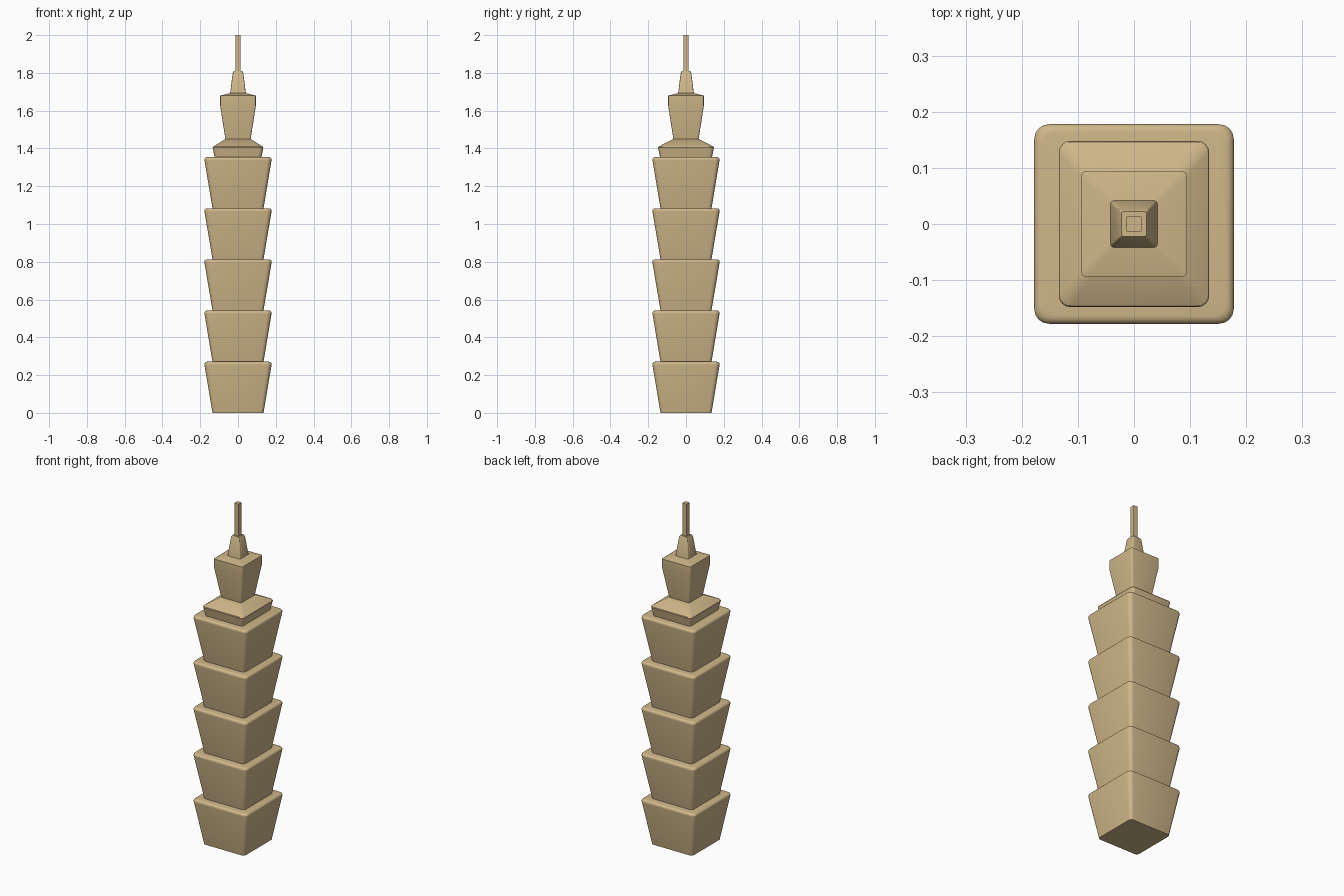
import bpy, bmesh, math

if "Cube" in bpy.data.objects:
    bpy.data.objects.remove(bpy.data.objects["Cube"])

tan = bpy.data.materials.new("tan")
tan.diffuse_color = (0.62, 0.47, 0.25, 1)
tan.use_nodes = True
tan.node_tree.nodes["Principled BSDF"].inputs["Base Color"].default_value = tan.diffuse_color


def ring(bm, z, hx, hy, r, n=4):
    """Rounded rectangle of vertices at height z."""
    verts = []
    for q, (sx, sy) in enumerate([(1, 1), (-1, 1), (-1, -1), (1, -1)]):
        for i in range(n + 1):
            a = math.pi / 2 * (q + i / n)
            verts.append(bm.verts.new((sx * (hx - r) + r * math.cos(a),
                                       sy * (hy - r) + r * math.sin(a), z)))
    return verts


def loft(name, profile, angle=30):
    """Closed solid through rounded rectangles (z, half x, half y, corner)."""
    bm = bmesh.new()
    rings = [ring(bm, *p) for p in profile]
    bm.faces.new(rings[0][::-1])
    bm.faces.new(rings[-1])
    for a, b in zip(rings, rings[1:]):
        for i in range(len(a)):
            j = (i + 1) % len(a)
            bm.faces.new((a[i], a[j], b[j], b[i]))
    me = bpy.data.meshes.new(name)
    bm.to_mesh(me)
    bm.free()
    me.materials.append(tan)
    ob = bpy.data.objects.new(name, me)
    bpy.context.collection.objects.link(ob)
    bpy.ops.object.select_all(action='DESELECT')
    ob.select_set(True)
    bpy.context.view_layer.objects.active = ob
    bpy.ops.object.shade_smooth_by_angle(angle=math.radians(angle))


# Five flared tiers with rounded top rims
H = 0.2708
for k in range(5):
    z = k * H
    prof = [(z, 0.135, 0.135, 0.018)]
    for i in range(6):
        a = math.radians(-10 + 100 * i / 5)
        h = 0.164 + 0.014 * math.cos(a)
        prof.append((z + H - 0.014 + 0.014 * math.sin(a), h, h, 0.026))
    loft(f"tier_{k + 1}", prof)

# Collar with sloped roof
loft("collar", [(1.354, 0.124, 0.138, 0.018), (1.405, 0.134, 0.148, 0.02),
                (1.409, 0.132, 0.146, 0.02), (1.452, 0.064, 0.064, 0.01)])

# Flared crown block with low roof
loft("crown", [(1.45, 0.067, 0.067, 0.008), (1.624, 0.094, 0.094, 0.009),
               (1.68, 0.094, 0.094, 0.009), (1.693, 0.04, 0.04, 0.005)])

# Tapered spire base and mast
loft("spire_base", [(1.69, 0.042, 0.042, 0.006), (1.80, 0.028, 0.028, 0.004),
                    (1.81, 0.022, 0.022, 0.003)])
loft("mast", [(1.805, 0.014, 0.014, 0.002), (2.0, 0.014, 0.014, 0.002)])
